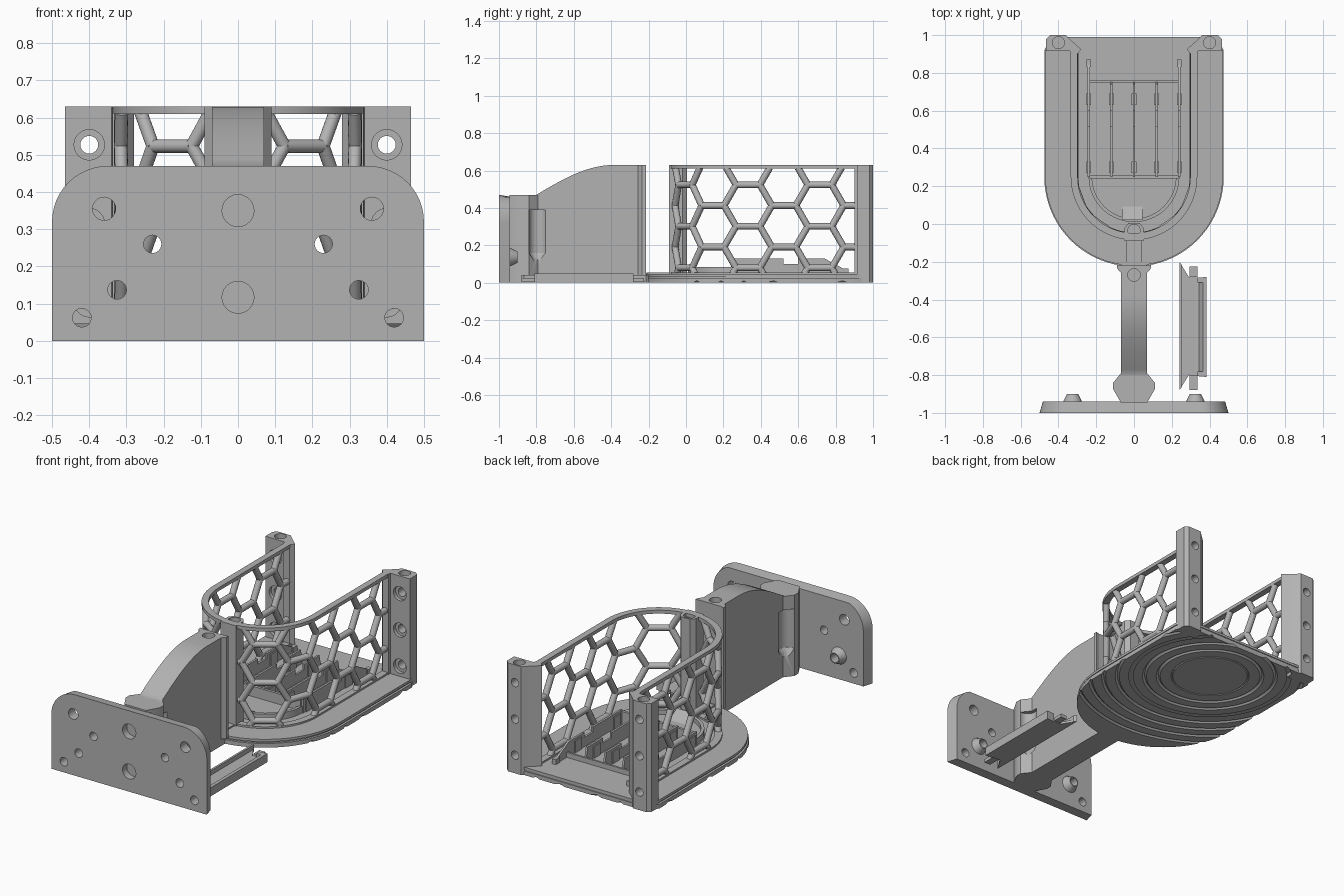
import bpy, bmesh, math
from mathutils import Vector

cube = bpy.data.objects.get("Cube")
if cube:
    bpy.data.objects.remove(cube, do_unlink=True)

GREY = bpy.data.materials.new("plain grey")
GREY.use_nodes = True
GREY.diffuse_color = (0.45, 0.45, 0.45, 1)
GREY.node_tree.nodes["Principled BSDF"].inputs["Base Color"].default_value = (0.45, 0.45, 0.45, 1)

CY = 0.25      # centre of the rounded front of the basket
TOP = 0.63
AXES = {"x": lambda a, b, h: (h, a, b), "y": lambda a, b, h: (a, h, b), "z": lambda a, b, h: (a, b, h)}


def finish(name, bm):
    bmesh.ops.recalc_face_normals(bm, faces=bm.faces)
    mesh = bpy.data.meshes.new(name)
    bm.to_mesh(mesh)
    bm.free()
    mesh.materials.append(GREY)
    obj = bpy.data.objects.new(name, mesh)
    bpy.context.collection.objects.link(obj)
    return obj


def add_prism(bm, outline, axis, lo, hi):
    place = AXES[axis]
    rings = [[bm.verts.new(place(a, b, h)) for a, b in outline] for h in (lo, hi)]
    n = len(outline)
    bm.faces.new(rings[0])
    bm.faces.new(rings[1])
    for i in range(n):
        j = (i + 1) % n
        bm.faces.new((rings[0][i], rings[0][j], rings[1][j], rings[1][i]))


def prism(name, outline, axis, lo, hi):
    bm = bmesh.new()
    add_prism(bm, outline, axis, lo, hi)
    return finish(name, bm)


def rect(a0, a1, b0, b1):
    return [(a0, b0), (a1, b0), (a1, b1), (a0, b1)]


def arc(ca, cb, r, start, end, n):
    steps = [math.radians(start + (end - start) * i / n) for i in range(n + 1)]
    return [(ca + r * math.cos(t), cb + r * math.sin(t)) for t in steps]


def mirror(outline):
    return [(-a, b) for a, b in outline]


def add_rod(bm, p, q, r, r2=None, sides=24):
    p, q = Vector(p), Vector(q)
    d = q - p
    m = d.to_track_quat("Z", "Y").to_matrix().to_4x4()
    m.translation = (p + q) / 2
    bmesh.ops.create_cone(bm, cap_ends=True, segments=sides, radius1=r,
                          radius2=r if r2 is None else r2, depth=d.length, matrix=m)


def cut(obj, rods):
    """Drill rods (start, end, radius) out of an object."""
    bm = bmesh.new()
    for rod in rods:
        add_rod(bm, *rod)
    cut_with(obj, finish("cutter", bm))


def cut_with(obj, cutter):
    mod = obj.modifiers.new("cut", "BOOLEAN")
    mod.operation, mod.solver, mod.object = "DIFFERENCE", "EXACT", cutter
    bpy.context.view_layer.objects.active = obj
    bpy.ops.object.modifier_apply(modifier=mod.name)
    bpy.data.objects.remove(cutter, do_unlink=True)


def u_line(r, end):
    return [(r, end)] + arc(0, CY, r, 0, -180, 40) + [(-r, end)]


def u_band(name, outer, inner, end, lo, hi):
    return prism(name, u_line(outer, end) + u_line(inner, end)[::-1], "z", lo, hi)


# Mounting plate with tapered edge and screw holes
plate = prism("mounting_plate", [(-.5, 0), (.5, 0)] + arc(.35, .32, .15, 0, 90, 12)
              + arc(-.35, .32, .15, 90, 180, 12), "y", -1, -.94)
for v in plate.data.vertices:
    if v.co.y > -.95:
        v.co.x *= .965
        v.co.z = min(v.co.z, .46)
screws = [(.36, .355, .031), (.23, .26, .024), (.325, .137, .025), (.42, .062, .025)]
holes = [((s * x, -1.1, z), (s * x, -.8, z), r) for x, z, r in screws for s in (-1, 1)]
bores = [((0, -1.1, z), (0, -.96, z), .043) for z in (.117, .35)]
cut(plate, holes + bores)

# Conical collars on the back of the plate
for s in (-1, 1):
    bm = bmesh.new()
    add_rod(bm, (s * .325, -.942, .137), (s * .325, -.90, .137), .05, .03)
    collar = finish("screw_collar", bm)
    cut(collar, [((s * .325, -1.1, .137), (s * .325, -.8, .137), .025)])

# Faceted hub and curved arm
half = [(.07, -.945), (.11, -.875), (.11, -.84), (.07, -.79)]
hub = prism("hub", half + mirror(half)[::-1], "z", 0, .47)
curve = [(-.8 + .42 * t, .47 + .16 * math.sin(t * math.pi / 2)) for t in [i / 14 for i in range(15)]]
arm = prism("arm", [(-.2, 0), (-.82, 0), (-.82, .47)] + curve + [(-.22, TOP), (-.22, .05), (-.2, .05)],
            "x", -.07, .07)
for part in (hub, arm):
    for s in (-1, 1):
        bm = bmesh.new()
        add_rod(bm, (s * .1, -.79, .16), (s * .1, -.79, .39), .05)
        cut_with(part, finish("cutter", bm))
        bm = bmesh.new()
        add_rod(bm, (s * .1, -.79, .10), (s * .1, -.79, .161), .015, .05)
        cut_with(part, finish("cutter", bm))
cut(arm, [((0, -.27, .5), (0, -.27, .7), .033)])
for s in (-1, 1):
    lip = [(.068, -.26), (.09, -.235), (.09, -.215), (.068, -.22)]
    prism("arm_end_lip", [(s * a, b) for a, b in lip], "z", .04, TOP)

# Basket floor: two stepped layers, ring grooves underneath
floor = prism("floor", u_line(.475, .92) + [(-.44, .99), (.44, .99)], "z", 0, .024)
for i in range(8):
    bpy.ops.mesh.primitive_torus_add(location=(0, .65, 0), major_radius=.21 + .075 * i,
                                     minor_radius=.005 if i == 0 else .011,
                                     major_segments=64, minor_segments=4)
    cut_with(floor, bpy.context.object)
prism("floor_seam", u_line(.462, .92) + [(-.43, .985), (.43, .985)], "z", .02, .034)
prism("floor_top", u_line(.47, .92) + [(-.43, .99), (.43, .99)], "z", .032, .046)
u_band("wall_foot", .335, .295, .92, .04, .056)

# Honeycomb wall wrapped around the U path
R, W, S = .315, .192, .128
QUARTER = R * math.pi / 2
LIMIT = QUARTER + .67


def wrap(u, z):
    s = 1 if u >= 0 else -1
    if abs(u) > QUARTER:
        return Vector((s * R, CY + abs(u) - QUARTER, z))
    return Vector((R * math.sin(u / R), CY - R * math.cos(u / R), z))


def clip(p, q, k, lo, hi):
    """Trim the segment p-q to lo..hi on coordinate k."""
    if max(p[k], q[k]) <= lo or min(p[k], q[k]) >= hi:
        return None
    ends = []
    for a, b in ((p, q), (q, p)):
        bound = min(max(a[k], lo), hi)
        ends.append(a if bound == a[k] else a.lerp(b, (bound - a[k]) / (b[k] - a[k])))
    return ends


bm = bmesh.new()
H = math.sqrt(3) * S
done = set()
for col in range(-7, 8):
    for row in range(-1, 4):
        c = Vector((col * W, .08 + row * H + (H / 2 if col % 2 else 0)))
        pts = [c + Vector((S * math.cos(k * math.pi / 3), S * math.sin(k * math.pi / 3))) for k in range(6)]
        for k in range(6):
            p, q = pts[k], pts[(k + 1) % 6]
            mid = (p + q) / 2
            key = (round(mid.x * 50), round(mid.y * 50))
            if key in done:
                continue
            done.add(key)
            seg = clip(p, q, 1, .035, .615)
            seg = seg and clip(seg[0], seg[1], 0, -LIMIT, LIMIT)
            if seg and (seg[1] - seg[0]).length > .004:
                add_rod(bm, wrap(*seg[0]), wrap(*seg[1]), .018, sides=12)
                for e in seg:
                    if .05 < e.y < .6:
                        ball = bmesh.ops.create_icosphere(bm, subdivisions=1, radius=.018)
                        bmesh.ops.translate(bm, vec=wrap(*e), verts=ball["verts"])
finish("honeycomb_wall", bm)
u_band("top_rim", .335, .298, .92, .61, TOP)

# Rear corner posts with drilled holes, and their inner gussets
post_outline = [(.33, .915), (.465, .915), (.465, .98), (.445, 1), (.36, 1), (.33, .97)]
for s, side in ((1, "left"), (-1, "right")):
    post = prism(side + "_post", [(s * a, b) for a, b in post_outline], "z", 0, TOP)
    heights = (.105, .315, .527)
    cut(post, [((s * .4, .8, z), (s * .4, 1.1, z), .024) for z in heights])
    cut(post, [((s * .4, .8, z), (s * .4, .935, z), .041) for z in heights])
    cut(post, [((s * .4, .96, .59), (s * .4, .96, .7), .032)])
    gusset = [(.3, .9), (.337, .9), (.35, .97), (.33, .97), (.28, .925)]
    prism(side + "_post_gusset", [(s * a, b) for a, b in gusset], "z", .04, TOP)

# Front post inside the wall, with hinge pin hole
front_post = prism("front_post", [(-.05, -.09), (.05, -.09), (.05, -.02), (.03, .005), (-.03, .005), (-.05, -.02)],
                   "z", .03, TOP)
cut(front_post, [((0, -.035, .5), (0, -.035, .7), .033)])
prism("floor_bridge", rect(-.04, .04, -.21, -.08), "z", .03, .054)

# Insert on the floor: rounded front tray, thin ribs and cross bars
tray = [(.235, .25)] + arc(0, .25, .235, 0, -180, 28)[1:]
prism("insert_tray", tray, "z", .04, .06)
u_band("insert_tray_wall", .24, .222, .255, .04, .085)
prism("insert_ramp", [(.02, .04), (.13, .04), (.02, .1)], "x", -.06, .045)
for x in (-.24, -.12, 0, .12, .24):
    end = .87 if abs(x) > .2 else .755
    rib = [(.25, .04), (end, .04), (end, .06), (.74, .13), (.6, .13), (.6, .1), (.52, .1),
           (.52, .13), (.25, .13)]
    prism("insert_rib", rib, "x", x - .006, x + .006)
    for y in (.3, .66):
        prism("rib_pad", rect(x - .012, x + .012, y - .03, y + .03), "z", .04, .115)
for x in (-.24, .24):
    prism("insert_tip", rect(x - .012, x + .012, .83, .87), "z", .04, .075)
prism("insert_front_bar", rect(-.235, .235, .24, .256), "z", .04, .12)
prism("insert_rear_bar", rect(-.235, .235, .75, .762), "z", .04, .075)

# Loose clip lying beside the arm
prism("clip_side", [(.24, -.88), (.29, -.80), (.335, -.80), (.335, -.28), (.29, -.28), (.24, -.2)], "z", 0, .014)
prism("clip_lip", [(.24, -.88), (.252, -.865), (.252, -.215), (.24, -.2)], "z", 0, .04)
prism("clip_rail", [(.325, 0), (.385, 0), (.385, .05), (.365, .05), (.345, .02), (.325, .014)], "y", -.79, -.295)
for a, b in ((-.88, -.80), (-.28, -.225)):
    prism("clip_hook", rect(.295, .335, a, b), "z", .005, .025)
for s, y in ((1, -.29), (-1, -.80)):
    prism("clip_catch", [(.335, y - s * .02), (.385, y - s * .02), (.385, y + s * .01), (.335, y + s * .005)], "z", 0, .05)

# Smooth rounded faces while keeping hard edges
bpy.ops.object.select_all(action="DESELECT")
for obj in bpy.context.scene.objects:
    if obj.type == "MESH" and GREY.name in obj.data.materials:
        obj.select_set(True)
        bpy.context.view_layer.objects.active = obj
bpy.ops.object.shade_smooth_by_angle(angle=math.radians(32))
